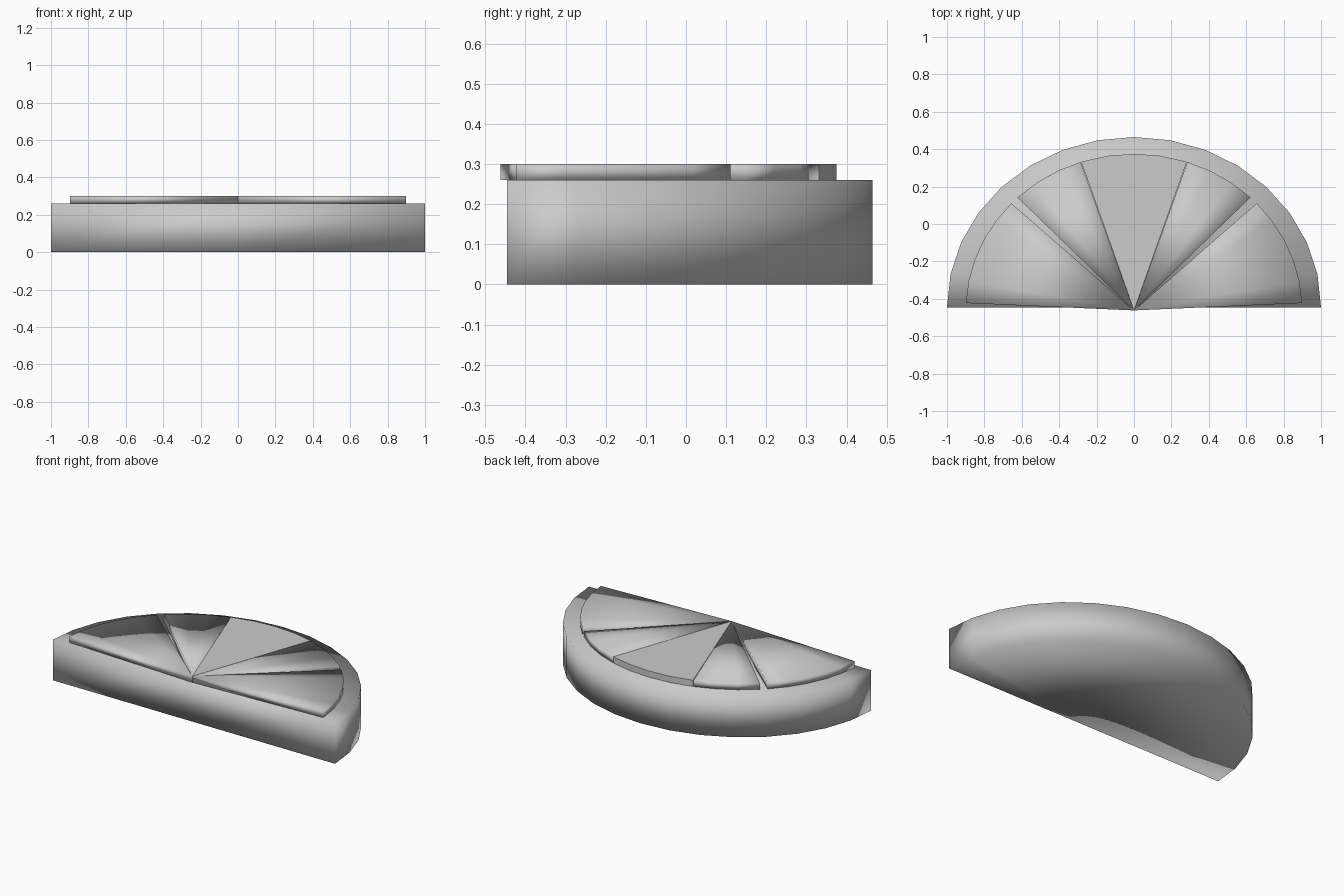
import bpy, bmesh
from math import sin, cos, radians

old = bpy.data.objects.get("Cube")
if old:
    bpy.data.objects.remove(old)

grey = bpy.data.materials.new("plain_grey")
grey.use_nodes = True
grey.diffuse_color = (0.6, 0.6, 0.6, 1)
grey.node_tree.nodes["Principled BSDF"].inputs["Base Color"].default_value = (0.6, 0.6, 0.6, 1)

RIND_Z, TOP_Z = 0.26, 0.30


def wedge(name, radii, hub_y, start, end, steps, low, high, smooth):
    """Solid sector of an elliptical disc between two angles in degrees."""
    points = [(0, hub_y)]
    for i in range(steps + 1):
        a = radians(start + (end - start) * i / steps)
        points.append((radii[0] * cos(a), hub_y + radii[1] * sin(a)))

    bm = bmesh.new()
    bottom = [bm.verts.new((x, y, low)) for x, y in points]
    top = [bm.verts.new((x, y, high)) for x, y in points]
    for i in range(len(points)):
        j = (i + 1) % len(points)
        bm.faces.new((bottom[i], bottom[j], top[j], top[i]))
        # Caps fan out from the hub
        if i and j:
            bm.faces.new((top[0], top[i], top[j]))
            bm.faces.new((bottom[0], bottom[j], bottom[i]))

    mesh = bpy.data.meshes.new(name)
    bm.to_mesh(mesh)
    bm.free()
    mesh.materials.append(grey)
    mesh.polygons.foreach_set("use_smooth", [smooth] * len(mesh.polygons))
    obj = bpy.data.objects.new(name, mesh)
    bpy.context.collection.objects.link(obj)


# Rind: softly shaded half disc
wedge("rind", (1.0, 0.911), -0.446, 0, 180, 16, 0, RIND_Z, True)

# Fruit segments: low raised wedges, mirrored about a flat middle one
for name, start, end, steps in (("front_segment", 2.7, 43.2, 5),
                                ("back_segment", 46.2, 71.5, 3)):
    wedge("left_" + name, (0.9, 0.837), -0.462, start, end, steps, RIND_Z, TOP_Z, True)
    wedge("right_" + name, (0.9, 0.837), -0.462, 180 - end, 180 - start, steps,
          RIND_Z, TOP_Z, True)
wedge("middle_segment", (0.9, 0.837), -0.462, 71.7, 108.3, 4, RIND_Z, TOP_Z, False)
